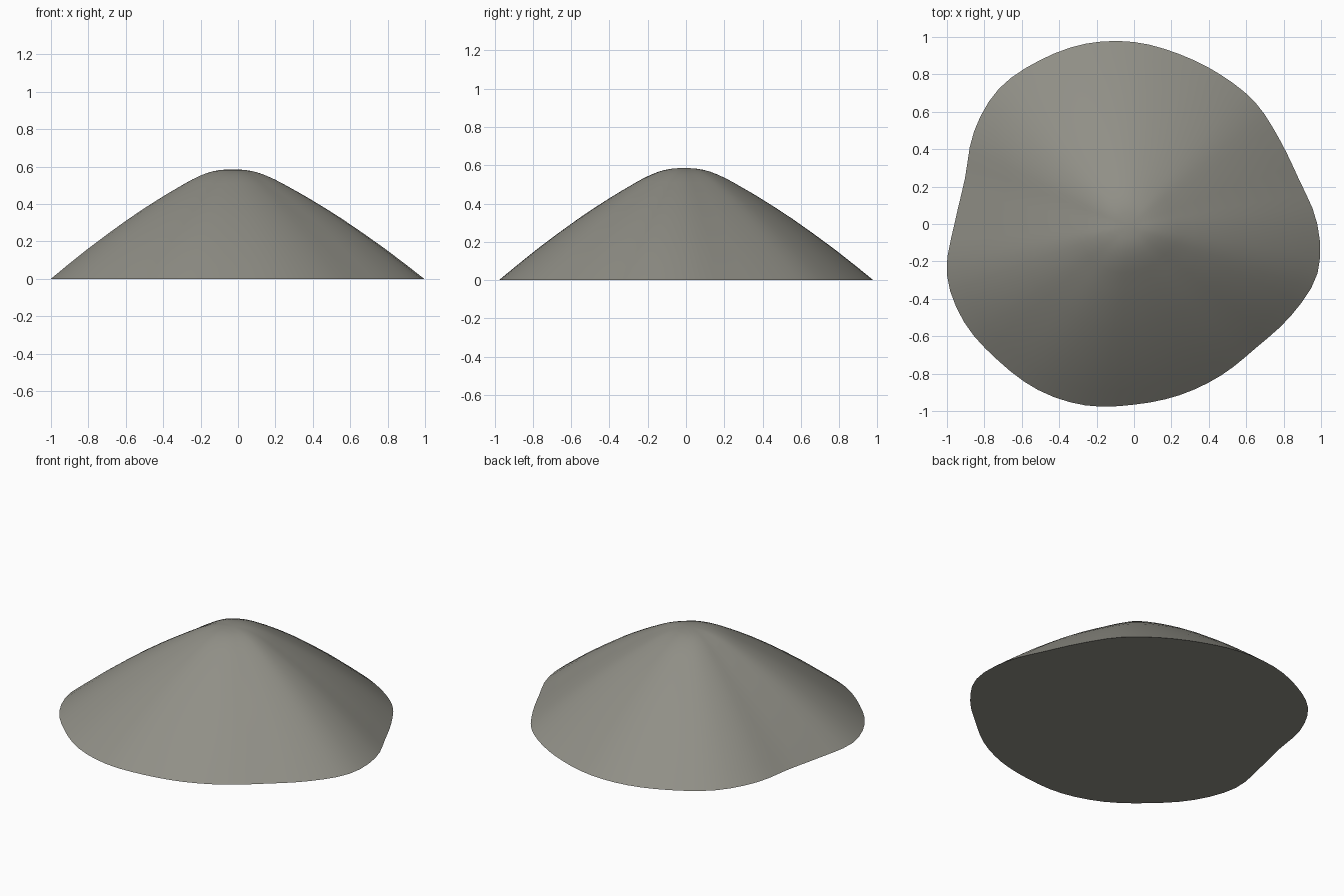
import bpy
import bmesh
import math
from mathutils import Vector

cube = bpy.data.objects.get("Cube")
if cube:
    bpy.data.objects.remove(cube, do_unlink=True)


def spline(a, b, c, d, t):
    """Catmull-Rom blend between b and c."""
    return (b * 2 + (c - a) * t + (a * 2 - b * 5 + c * 4 - d) * t * t
            + (b * 3 - a - c * 3 + d) * t ** 3) * 0.5


def smooth(points, steps, cyclic):
    count = len(points)

    def pick(i):
        return points[i % count] if cyclic else points[max(0, min(i, count - 1))]

    result = []
    for i in range(count if cyclic else count - 1):
        for s in range(steps):
            result.append(spline(pick(i - 1), pick(i), pick(i + 1), pick(i + 2), s / steps))
    if not cyclic:
        result.append(points[-1])
    return result


# Foot outline: radius at equal angles, counter-clockwise from +x
foot_radii = [0.98, 0.914, 0.90, 0.918, 0.923, 0.94, 0.973, 0.998,
              1.01, 1.022, 0.988, 0.936, 0.96, 1.036, 1.049, 1.03,
              1.025, 1.004, 0.966, 0.947, 0.934, 0.93, 0.973, 1.016]
radii = smooth(foot_radii, 3, True)
foot = [Vector((r * math.cos(math.tau * i / len(radii)),
                r * math.sin(math.tau * i / len(radii)), 0))
        for i, r in enumerate(radii)]

# Slope profile: share of the way from peak to foot, and height
profile = smooth([Vector(p) for p in (
    (0, 0.586), (0.07, 0.582), (0.14, 0.566), (0.22, 0.532), (0.3, 0.488),
    (0.4, 0.43), (0.57, 0.322), (0.8, 0.158), (1, 0))], 2, False)
peak = Vector((-0.03, -0.01, 0))

# Mound surface: rings shrinking from foot to peak, closed below
bm = bmesh.new()
rings = []
for share, height in profile[1:]:
    rings.append([bm.verts.new(peak.lerp(p, share) + Vector((0, 0, height))) for p in foot])
top = bm.verts.new(peak + Vector((0, 0, profile[0].y)))
n = len(foot)
for i in range(n):
    j = (i + 1) % n
    bm.faces.new((top, rings[0][i], rings[0][j]))
    for upper, lower in zip(rings, rings[1:]):
        bm.faces.new((upper[i], lower[i], lower[j], upper[j]))
bm.faces.new(rings[-1][::-1])
bmesh.ops.recalc_face_normals(bm, faces=bm.faces)

mesh = bpy.data.meshes.new("mound")
bm.to_mesh(mesh)
bm.free()
mound = bpy.data.objects.new("mound", mesh)
bpy.context.collection.objects.link(mound)

# Warm grey stone colour
colour = (0.28, 0.275, 0.24, 1)
grey = bpy.data.materials.new("warm_grey")
grey.use_nodes = True
grey.diffuse_color = colour
for node in grey.node_tree.nodes:
    if node.type == "BSDF_PRINCIPLED":
        node.inputs["Base Color"].default_value = colour
        node.inputs["Roughness"].default_value = 0.9
mesh.materials.append(grey)

bpy.ops.object.select_all(action="DESELECT")
mound.select_set(True)
bpy.context.view_layer.objects.active = mound
bpy.ops.object.shade_smooth_by_angle(angle=math.radians(40))
